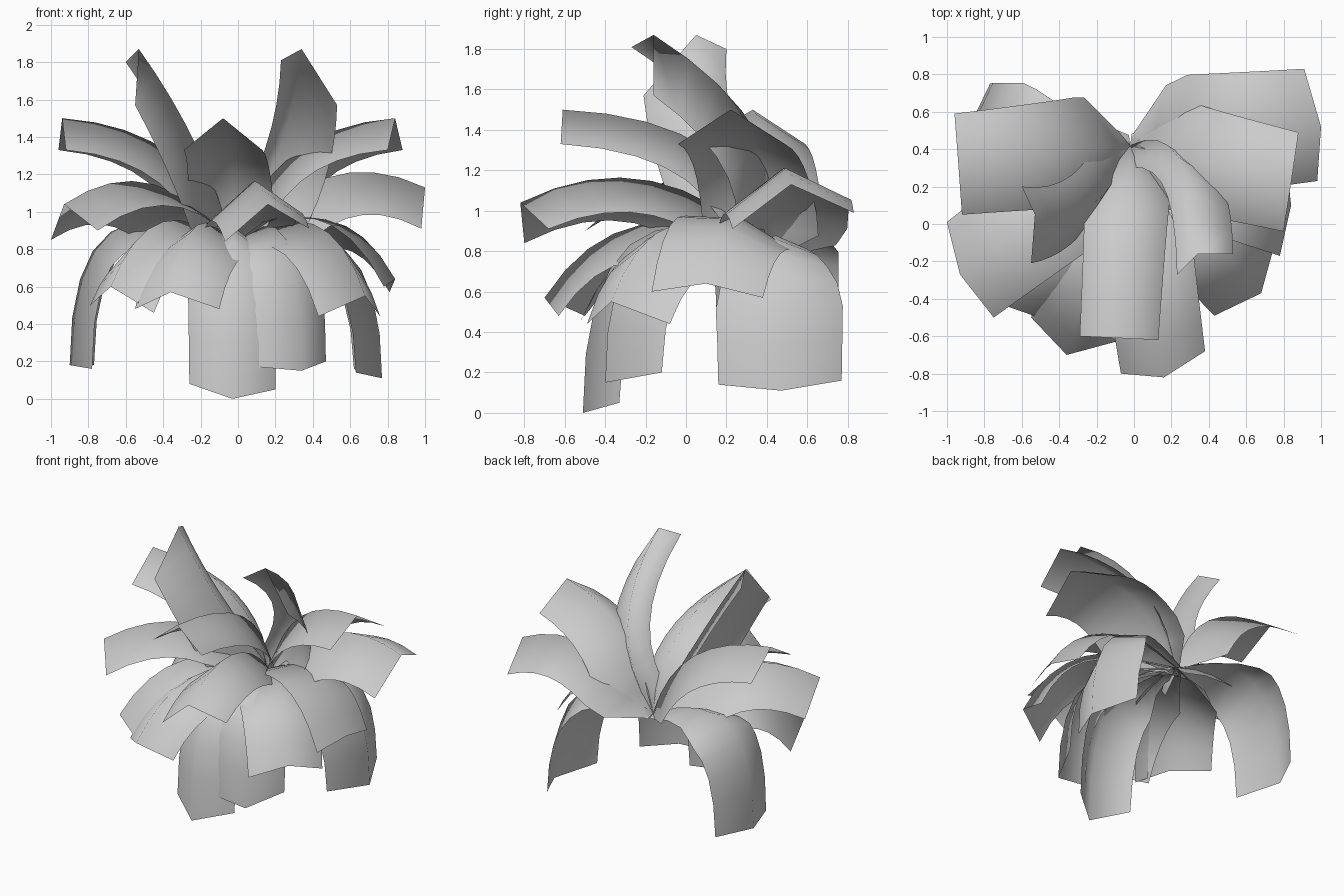
import bpy
from mathutils import Vector

cube = bpy.data.objects.get("Cube")
if cube:
    bpy.data.objects.remove(cube)

mat = bpy.data.materials.new("leaf grey")
mat.use_nodes = True
grey = (0.6, 0.6, 0.6, 1)
mat.diffuse_color = grey
mat.node_tree.nodes["Principled BSDF"].inputs["Base Color"].default_value = grey

CROWN = Vector((-0.02, 0.42, 0.79))
UP = Vector((0, 0, 1))
ROWS = 9


def frame(tangent, side_hint):
    """Side, normal and tangent along a midrib."""
    t = tangent.normalized()
    n = side_hint.cross(t).normalized()
    return t.cross(n), n, t


def leaf(name, mid, edge_a, edge_b, reach, height, spread, sway=0):
    """Folded leaf: arched midrib from the crown, with two blades hanging off it."""
    tip = Vector(mid)
    out = Vector((tip.x - CROWN.x, tip.y - CROWN.y, 0))
    side = UP.cross(out).normalized()
    ctrl = CROWN + out * reach + side * sway
    ctrl.z = height
    tip_axes = frame(tip - ctrl, side)
    local = [[(Vector(e) - tip).dot(a) for a in tip_axes] for e in (edge_a, edge_b)]
    verts, faces = [], []
    for i in range(ROWS):
        t = i / (ROWS - 1)
        p = CROWN * (1 - t) ** 2 + ctrl * 2 * t * (1 - t) + tip * t * t
        axes = frame((ctrl - CROWN) * (1 - t) + (tip - ctrl) * t, side)
        width = min(1.12 - 0.12 * t, 0.2 + spread * t)
        for k, (s, n, g) in enumerate(local):
            edge = p + (axes[0] * s + axes[1] * n) * width + axes[2] * g * t * t
            verts.append(edge)
            if k == 0:
                verts.append(p)
    for i in range(ROWS - 1):
        for k in range(2):
            a = 3 * i + k
            faces.append((a, a + 1, a + 4, a + 3))
    mesh = bpy.data.meshes.new(name)
    mesh.from_pydata(verts, [], faces)
    mesh.materials.append(mat)
    mesh.shade_smooth()
    mesh.update()
    bpy.context.collection.objects.link(bpy.data.objects.new(name, mesh))


# Tall upright leaves, swept sideways
leaf("tall_leaf_right", (-0.53, 0.05, 1.87), (-0.6, 0.2, 1.8), (-0.55, -0.21, 1.57), 0.58, 1.35, 6, 0.27)
leaf("tall_leaf_left", (0.34, -0.16, 1.87), (0.53, -0.16, 1.57), (0.23, -0.27, 1.81), 0.04, 1.4, 7, 0.37)

# Raised leaves
leaf("raised_leaf_front", (-0.08, -0.61, 1.5), (0.13, -0.62, 1.33), (-0.29, -0.6, 1.33), 0.1, 1.46, 6)
leaf("raised_leaf_right", (-0.94, 0.33, 1.5), (-0.96, 0.59, 1.33), (-0.92, 0.05, 1.33), 0.2, 1.45, 7)
leaf("raised_leaf_left", (0.84, 0.22, 1.5), (0.88, 0.49, 1.33), (0.8, -0.04, 1.33), 0.2, 1.45, 7)

# Level leaves
leaf("level_leaf_front", (0.16, -0.82, 1.04), (0.38, -0.68, 0.91), (-0.07, -0.8, 0.84), 0.45, 1.38, 3)
leaf("level_leaf_right", (-0.93, -0.27, 1.04), (-1, 0.01, 0.85), (-0.75, -0.5, 0.9), 0.45, 1.38, 3)
leaf("level_leaf_left", (1, 0.52, 1.13), (0.91, 0.83, 0.99), (0.98, 0.23, 0.91), 0.45, 1.4, 6)

# Sloping leaves
leaf("sloping_leaf_left", (0.84, 0.1, 0.64), (0.81, 0.38, 0.57), (0.78, -0.17, 0.6), 0.65, 1.2, 3.5)
leaf("sloping_leaf_front_left", (0.68, -0.37, 0.55), (0.76, -0.08, 0.44), (0.43, -0.49, 0.44), 0.7, 1.2, 2.5)
leaf("sloping_leaf_front", (-0.36, -0.7, 0.57), (-0.1, -0.63, 0.48), (-0.55, -0.5, 0.48), 0.65, 1.18, 2.5)
leaf("sloping_leaf_front_right", (-0.68, -0.44, 0.6), (-0.45, -0.52, 0.46), (-0.79, -0.12, 0.5), 0.65, 1.2, 2.5)

# Drooping leaves
leaf("drooping_leaf_left", (0.77, 0.47, 0.11), (0.62, 0.77, 0.16), (0.63, 0.16, 0.14), 1.0, 1.14, 1.2)
leaf("drooping_leaf_right", (-0.9, 0.48, 0.18), (-0.77, 0.75, 0.18), (-0.78, 0.16, 0.16), 1.0, 1.3, 2)
leaf("drooping_leaf_front", (-0.03, -0.51, 0), (0.2, -0.33, 0.05), (-0.26, -0.35, 0.08), 1.0, 1.27, 2)
leaf("drooping_leaf_front_left", (0.34, -0.4, 0.15), (0.47, -0.12, 0.2), (0.11, -0.39, 0.17), 1.0, 1.25, 2.5)
